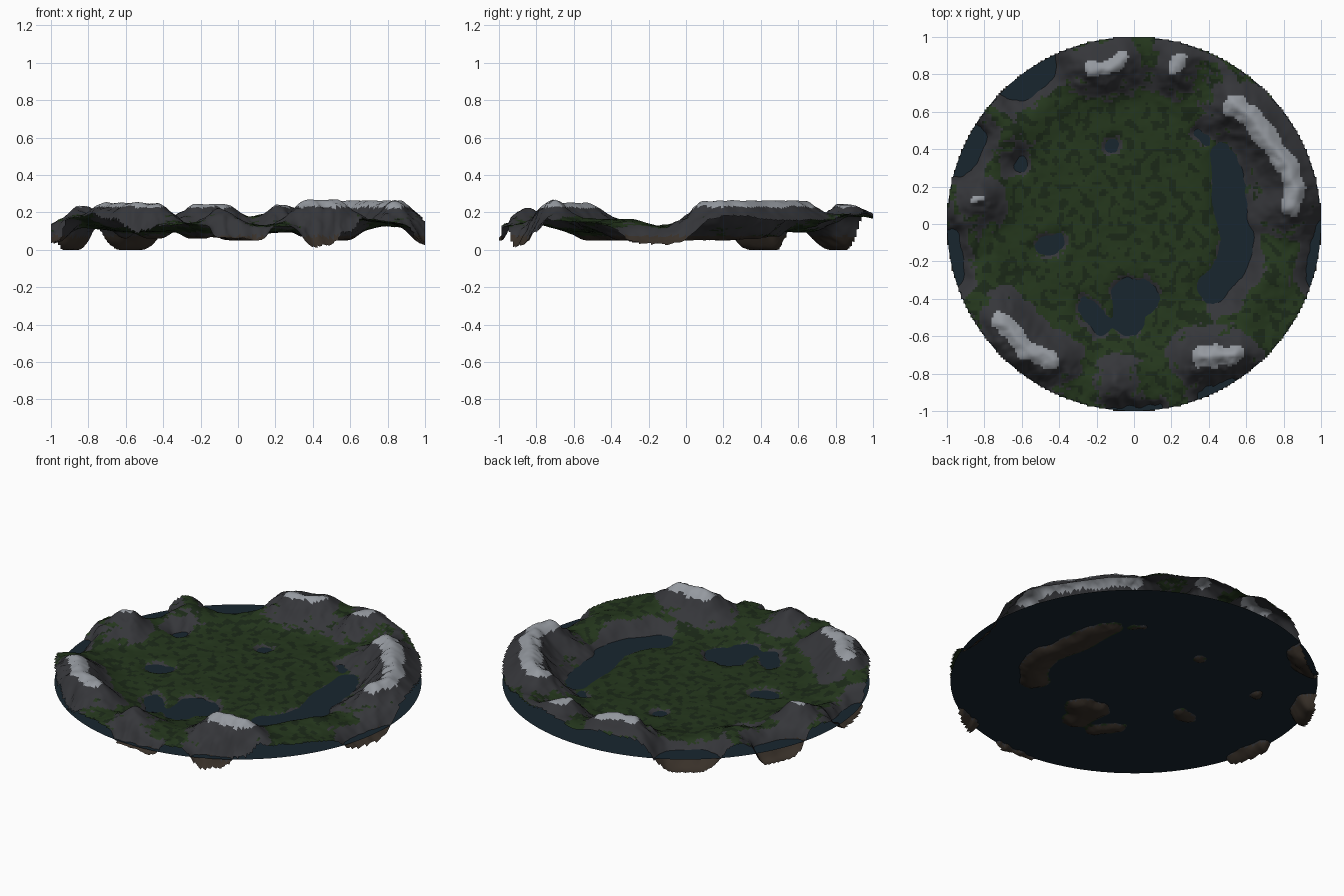
import bpy, bmesh, math
from mathutils import Vector, noise

if "Cube" in bpy.data.objects:
    bpy.data.objects.remove(bpy.data.objects["Cube"])

WATER = 0.078
CELLS = 160

def material(name, rgb):
    m = bpy.data.materials.new(name)
    m.diffuse_color = (*rgb, 1)
    m.use_nodes = True
    m.node_tree.nodes["Principled BSDF"].inputs["Base Color"].default_value = m.diffuse_color
    return m

GRASS = material("grass", (0.018, 0.038, 0.012))
DARK = material("dark grass", (0.011, 0.022, 0.009))
ROCK = material("rock", (0.036, 0.037, 0.042))
SNOW = material("snow", (0.30, 0.32, 0.35))
EARTH = material("earth", (0.04, 0.03, 0.022))
SEA = material("water", (0.009, 0.019, 0.028))

# Landforms: path in plan, target height, radius of influence
HILLS = [
    ([(-.66, .48), (-.74, .6)], .17, .11),
    ([(-.93, -.08), (-.9, .0)], .16, .08),
    ([(.62, -.5), (.72, -.3)], .165, .12),
    ([(.5, .85), (.15, .97)], .185, .12),
    ([(-.35, .88), (-.1, .97)], .185, .11),
    ([(-.88, -.38), (-.72, -.52)], .17, .11),
    ([(.02, -.82), (.22, -.8)], .13, .11),
    ([(.8, -.55), (.68, -.68)], .15, .12),
]
BASINS = [
    ([(-.63, .8), (-.54, .86)], -.005, .15),     # seas on the rim
    ([(-.93, .33), (-.89, .46)], -.005, .10),
    ([(-1.0, -.08), (-.98, -.28)], .035, .085),
    ([(1.02, -.03), (1.01, -.28)], .02, .10),
    ([(.42, -.93), (.6, -.84)], .0, .085),
    ([(-.1, -1.0), (.13, -1.0)], .05, .05),
    ([(-.5, -.92), (-.7, -.78)], .06, .07),
    ([(.5, .38), (.52, .1), (.56, -.1), (.53, -.24), (.43, -.34)], .05, .095),  # lakes
    ([(-.02, -.38), (.06, -.38)], .05, .085),
    ([(-.03, -.38), (-.02, -.52)], .05, .085),
    ([(-.25, -.44), (-.17, -.55)], .06, .06),
    ([(-.48, -.12), (-.43, -.1)], .06, .06),
    ([(-.12, .42), (-.11, .42)], .065, .045),
    ([(.35, .48), (.38, .45)], .065, .045),
    ([(-.62, .31), (-.61, .33)], .06, .05),
]
PEAKS = [
    ([(.53, .64), (.62, .59), (.72, .45), (.84, .27), (.87, .2), (.84, .11)], .262, .12),
    ([(-.71, -.53), (-.56, -.67), (-.43, -.73)], .252, .11),
    ([(.36, -.71), (.53, -.70)], .268, .11),
    ([(-.085, -.83), (-.08, -.87)], .222, .085),
    ([(-.22, .83), (-.13, .83), (-.06, .88)], .243, .10),
    ([(.21, .81), (.25, .88)], .243, .085),
    ([(-.86, .13), (-.82, .14)], .235, .10),
]

def distance(p, path):
    best = 9.0
    for a, b in zip(path, path[1:]):
        a, b = Vector(a), Vector(b)
        ab = b - a
        t = min(1, max(0, (p - a).dot(ab) / ab.length_squared))
        best = min(best, (p - a - ab * t).length)
    return best

def height(x, y):
    # Rolling plain rising to a rim, then blended towards each landform
    n = noise.fractal(Vector((x * 5, y * 5, 3.1)), 1.0, 2.0, 5)
    fine = noise.fractal(Vector((x * 16, y * 16, 7.7)), 0.9, 2.0, 3)
    p = Vector((x + .025 * n, y + .02 * fine))
    t = min(1, max(0, (math.hypot(x, y) - .6) / .28))
    rim = t * t * (3 - 2 * t)
    h = .096 + .03 * rim + n * (.006 + .010 * rim)
    for group, power in ((HILLS, 2), (BASINS, 2.4), (PEAKS, 1.7)):
        for path, target, radius in group:
            d = distance(p, path)
            if d < 3 * radius:
                h += (target - h) * math.exp(-(d / radius) ** power)
    return max(0, h + fine * (.002 + .004 * rim))

# Terrain: square grid trimmed to a disc
bm = bmesh.new()
step = 2 / CELLS
verts = {}

def vert(i, j):
    if (i, j) not in verts:
        x, y = i * step - 1, j * step - 1
        verts[i, j] = bm.verts.new((x, y, height(x, y)))
    return verts[i, j]

for i in range(CELLS):
    for j in range(CELLS):
        if math.hypot((i + .5) * step - 1, (j + .5) * step - 1) < 1.0:
            bm.faces.new([vert(i + a, j + b) for a, b in ((0, 0), (1, 0), (1, 1), (0, 1))])
low = min(v.co.z for v in bm.verts)
for v in bm.verts:
    v.co.z -= low
bm.normal_update()

# Ground cover chosen by height and slope
for f in bm.faces:
    f.smooth = True
    c = f.calc_center_median()
    speck = noise.noise(c * 14)
    level = c.z + .012 * speck
    if c.z < WATER - .004:
        f.material_index = 4
    elif level > .228:
        f.material_index = 3
    elif f.normal.z < .90 + .04 * speck or level > .19:
        f.material_index = 2
    else:
        f.material_index = 1 if noise.noise(c * 22) > .15 else 0
mesh = bpy.data.meshes.new("terrain")
bm.to_mesh(mesh)
bm.free()
for m in (GRASS, DARK, ROCK, SNOW, EARTH):
    mesh.materials.append(m)
terrain = bpy.data.objects.new("terrain", mesh)
bpy.context.collection.objects.link(terrain)

# Water: flat round sheet
bpy.ops.mesh.primitive_circle_add(vertices=96, radius=1, fill_type='NGON', location=(0, 0, WATER))
water = bpy.context.object
water.name = "water_surface"
water.data.materials.append(SEA)
